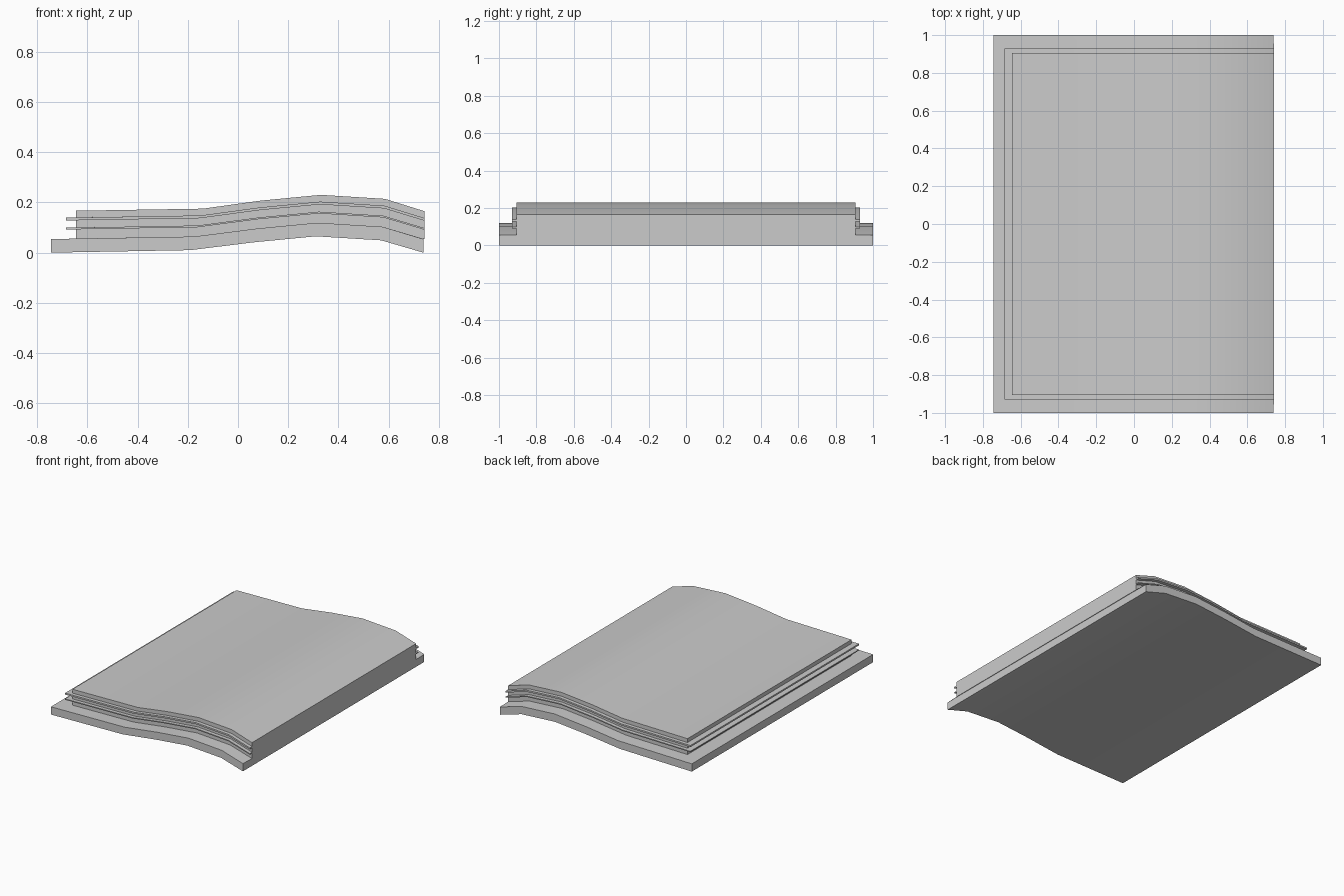
import bpy, bmesh

if "Cube" in bpy.data.objects:
    bpy.data.objects.remove(bpy.data.objects["Cube"])

# Wavy lengthwise curve: x at underside, x at top, rise above the flat
WAVE = [(-0.19, -0.14, 0.010), (0.07, 0.09, 0.042), (0.31, 0.33, 0.065), (0.57, 0.585, 0.049)]
TOP = 0.165


def ring(bm, left, right, half, h):
    """Closed outline following the wave at height h: front row, then back row."""
    t = h / TOP
    row = [(left, h + 0.01 * (left + 0.745) / 0.555)]
    row[0] = (left, h + 0.018 * (left + 0.745))
    row += [(a + (b - a) * t, h + rise) for a, b, rise in WAVE]
    row.append((right, h))
    front = [bm.verts.new((x, -half, z)) for x, z in row]
    back = [bm.verts.new((x, half, z)) for x, z in row]
    return front, back


def cap(bm, r):
    f, b = r
    for i in range(len(f) - 1):
        bm.faces.new((f[i], f[i + 1], b[i + 1], b[i]))


def stack(name, levels, cap_bottom, cap_top):
    """Skin joining successive outlines, with optional end caps."""
    bm = bmesh.new()
    rings = [ring(bm, *lv) for lv in levels]
    for lo, hi in zip(rings, rings[1:]):
        a = lo[0] + lo[1][::-1]
        b = hi[0] + hi[1][::-1]
        for i in range(len(a)):
            j = (i + 1) % len(a)
            bm.faces.new((a[i], a[j], b[j], b[i]))
    if cap_bottom:
        cap(bm, rings[0])
    if cap_top:
        cap(bm, rings[-1])
    bmesh.ops.remove_doubles(bm, verts=bm.verts, dist=1e-5)
    bmesh.ops.recalc_face_normals(bm, faces=bm.faces)
    # An open skin needs its outward side set from the cap
    ref = max(bm.faces, key=lambda f: f.calc_area())
    if (ref.normal.z > 0) != cap_top:
        bmesh.ops.reverse_faces(bm, faces=bm.faces)
    me = bpy.data.meshes.new(name)
    bm.to_mesh(me)
    bm.free()
    ob = bpy.data.objects.new(name, me)
    bpy.context.collection.objects.link(ob)
    bpy.context.view_layer.objects.active = ob
    bpy.ops.object.select_all(action='DESELECT')
    ob.select_set(True)
    bpy.ops.object.shade_smooth_by_angle(angle=0.6)
    return ob


BLOCK = (-0.645, 0.742, 0.905)
LEAF = (-0.685, 0.742, 0.93)
COVER = (-0.745, 0.738, 1.0)

# Cover board, with its rim running in to the page block
stack("cover", [(*COVER, 0.0), (*COVER, 0.054), (*BLOCK, 0.054)], True, False)

# Page block with two protruding leaves
stack("pages", [
    (*BLOCK, 0.054), (*BLOCK, 0.091),
    (*LEAF, 0.091), (*LEAF, 0.098),
    (*BLOCK, 0.098), (*BLOCK, 0.127),
    (*LEAF, 0.127), (*LEAF, 0.138),
    (*BLOCK, 0.138), (*BLOCK, TOP)], False, True)
